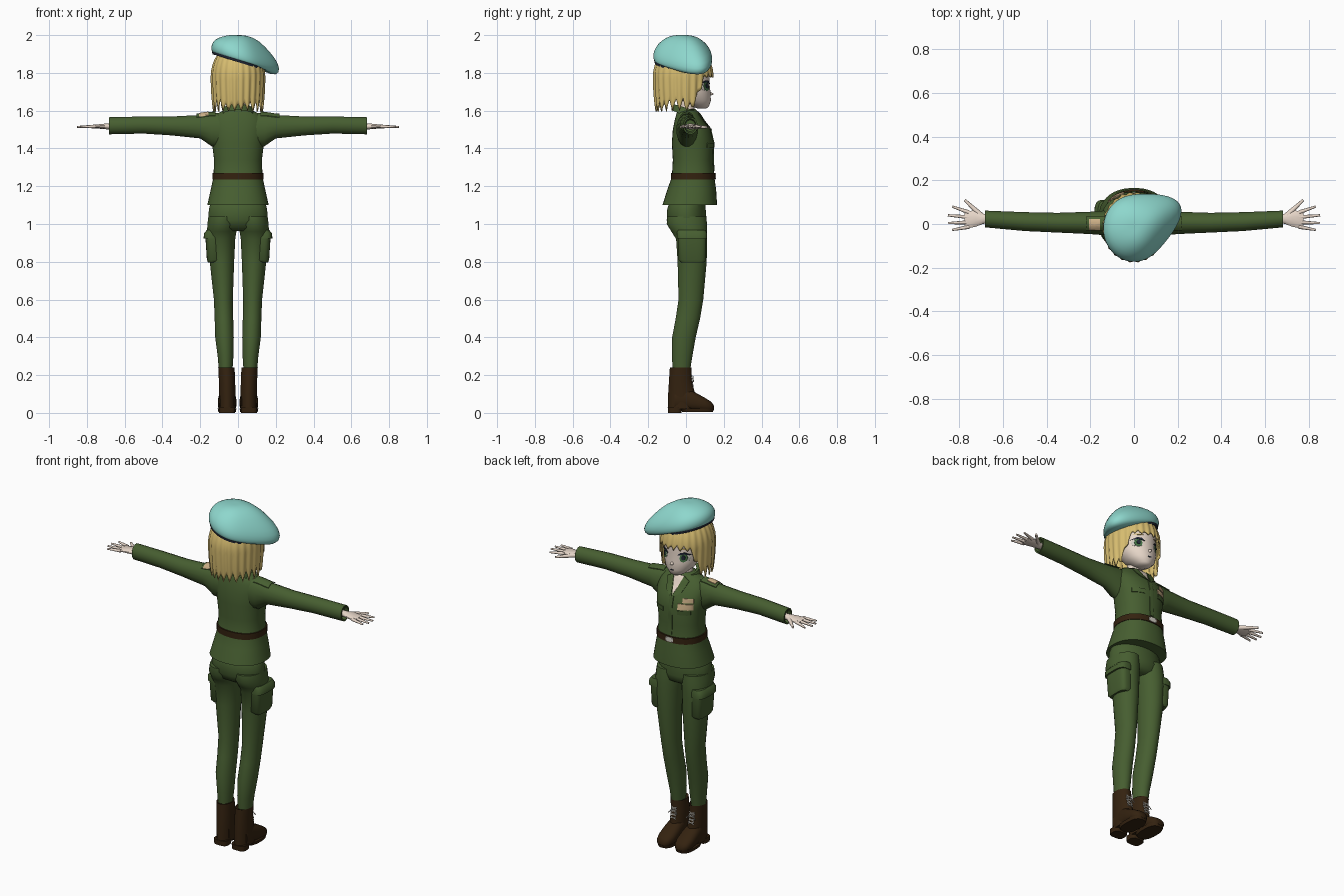
import bpy, bmesh, math, random
from mathutils import Vector
from mathutils.bvhtree import BVHTree

random.seed(4)
if "Cube" in bpy.data.objects:
    bpy.data.objects.remove(bpy.data.objects["Cube"])


def material(name, r, g, b):
    mat = bpy.data.materials.new(name)
    mat.use_nodes = True
    mat.diffuse_color = (r, g, b, 1)
    bsdf = next(n for n in mat.node_tree.nodes if n.type == "BSDF_PRINCIPLED")
    bsdf.inputs["Base Color"].default_value = (r, g, b, 1)
    bsdf.inputs["Roughness"].default_value = 0.8
    return mat


GREEN = material("uniform green", 0.062, 0.112, 0.030)
TEAL = material("beret teal", 0.27, 0.68, 0.61)
BLOND = material("hair blond", 0.67, 0.50, 0.16)
SKIN = material("skin", 0.85, 0.72, 0.62)
BROWN = material("leather brown", 0.034, 0.016, 0.005)
DARK = material("dark trim", 0.015, 0.02, 0.035)
IRIS = material("iris green", 0.06, 0.17, 0.06)
BEIGE = material("badge beige", 0.60, 0.43, 0.24)
PALE = material("pale metal and laces", 0.66, 0.63, 0.56)


def finish(name, bm, mat, mirror=False, subsurf=0, angle=45):
    bmesh.ops.recalc_face_normals(bm, faces=bm.faces)
    mesh = bpy.data.meshes.new(name)
    bm.to_mesh(mesh)
    bm.free()
    mesh.materials.append(mat)
    mesh.shade_smooth()
    mesh.set_sharp_from_angle(angle=math.radians(angle))
    obj = bpy.data.objects.new(name, mesh)
    bpy.context.collection.objects.link(obj)
    if mirror:
        obj.modifiers.new("mirror", "MIRROR").use_mirror_merge = False
    if subsurf:
        mod = obj.modifiers.new("smooth", "SUBSURF")
        mod.levels = mod.render_levels = subsurf
    return obj


def skin(name, rings, mat, closed=True, caps=True, **opts):
    """Join rings of points with quads."""
    bm = bmesh.new()
    rows = [[bm.verts.new(p) for p in ring] for ring in rings]
    count = len(rows[0])
    for low, high in zip(rows, rows[1:]):
        for i in range(count if closed else count - 1):
            j = (i + 1) % count
            bm.faces.new((low[i], low[j], high[j], high[i]))
    if caps and closed:
        bm.faces.new(rows[0])
        bm.faces.new(rows[-1])
    return finish(name, bm, mat, **opts)


def loft(name, sections, mat, axis="Z", n=24, power=1.0, **opts):
    """Each section: position on axis, then low and high bounds on the other two axes."""
    rings = []
    for t, a0, a1, b0, b1 in sections:
        ring = []
        for i in range(n):
            ang = math.tau * (i + 0.5) / n
            c, s = math.cos(ang), math.sin(ang)
            a = (a0 + a1) / 2 + (a1 - a0) / 2 * math.copysign(abs(c) ** power, c)
            b = (b0 + b1) / 2 + (b1 - b0) / 2 * math.copysign(abs(s) ** power, s)
            ring.append({"X": (t, a, b), "Y": (a, t, b), "Z": (a, b, t)}[axis])
        rings.append(ring)
    return skin(name, rings, mat, **opts)


def rod(name, start, end, r0, r1, mat, **opts):
    start, end = Vector(start), Vector(end)
    bm = bmesh.new()
    bmesh.ops.create_cone(bm, cap_ends=True, segments=8, radius1=r0, radius2=r1,
                          depth=(end - start).length)
    turn = (end - start).to_track_quat("Z", "Y").to_matrix().to_4x4()
    turn.translation = (start + end) / 2
    bmesh.ops.transform(bm, matrix=turn, verts=bm.verts)
    return finish(name, bm, mat, **opts)


def plate(name, target, outline, mat, lift=0.003, down=False, **opts):
    """Thin plate that follows the target, cast from the face side or from above."""
    tree = BVHTree.FromObject(target, bpy.context.evaluated_depsgraph_get())
    ray = Vector((0, 0, -1)) if down else Vector((0, -1, 0))
    pts = [Vector(p) for p in outline]
    mid = sum(pts, Vector((0, 0))) / len(pts)
    edge = [a.lerp(b, k / 4) for a, b in zip(pts, pts[1:] + pts[:1]) for k in range(4)]
    rings = []
    for k in (0.02, 0.35, 0.7, 1, 1):
        ring = []
        sink = 0.004 if len(rings) == 4 else 0
        for p in edge:
            u, v = mid.lerp(p, k)
            start = Vector((u, v, 3)) if down else Vector((u, 3, v))
            hit = tree.ray_cast(start, ray)[0]
            if hit is None:
                hit = tree.find_nearest(start + ray * 2.95)[0]
            ring.append(hit - ray * (lift - sink))
        rings.append(ring)
    return skin(name, rings, mat, **opts)


def box(x0, x1, v0, v1):
    return [(x0, v0), (x1, v0), (x1, v1), (x0, v1)]


def oval(x, z, rx, rz):
    return [(x + rx * math.cos(k * math.tau / 8), z + rz * math.sin(k * math.tau / 8)) for k in range(8)]


# Jacket and belt
def waist(z, half, back, front):
    return (z, -half, half, back, front)


jacket = loft("jacket", [waist(*s) for s in (
    (1.10, .163, -.125, .165), (1.18, .145, -.10, .16), (1.25, .13, -.075, .15),
    (1.34, .127, -.07, .143), (1.43, .138, -.075, .147), (1.5, .148, -.07, .13),
    (1.55, .14, -.06, .09), (1.585, .11, -.05, .07), (1.608, .06, -.04, .05))],
    GREEN, n=40, power=.88, angle=60)
belt = loft("belt", [waist(z, .136, -.081, .156) for z in (1.235, 1.27)], BROWN, n=40, power=.88)
plate("belt_buckle", belt, box(-.024, .024, 1.233, 1.272), PALE)
plate("open_neckline", jacket, [(-.035, 1.597), (.035, 1.597), (0, 1.505)], SKIN)
plate("lapels", jacket, [(.033, 1.598), (.07, 1.58), (.05, 1.525), (.002, 1.495)], GREEN, .008, mirror=True)
plate("front_placket", jacket, box(-.012, .012, 1.28, 1.5), GREEN, .004)
plate("breast_pocket_flaps", jacket, box(.045, .11, 1.405, 1.43), GREEN, .006, mirror=True)
plate("ribbon_bar_lower", jacket, box(-.12, -.045, 1.435, 1.468), BEIGE, .006)
plate("ribbon_bar_upper", jacket, box(-.12, -.068, 1.475, 1.5), BEIGE, .006)

# Turned collar, open towards the face
collar = []
for wide, deep, height, slope in ((.088, .078, 1.572, .4), (.075, .062, 1.615, .3), (.058, .05, 1.612, .3)):
    arc = [math.radians(125 + 290 * k / 20) for k in range(21)]
    collar.append([(wide * math.cos(a), deep * math.sin(a), height - slope * deep * math.sin(a)) for a in arc])
skin("collar", collar, GREEN, closed=False)

# Sleeves, shoulder straps and hands
sleeves = loft("sleeves", [
    (.08, -.05, .06, 1.40, 1.59), (.14, -.052, .062, 1.41, 1.588), (.2, -.047, .057, 1.452, 1.578),
    (.35, -.04, .052, 1.468, 1.57), (.5, -.033, .055, 1.478, 1.57), (.682, -.016, .062, 1.474, 1.566),
    (.682, -.008, .054, 1.482, 1.558), (.66, -.005, .05, 1.49, 1.55)], GREEN, axis="X", n=16, mirror=True)
plate("shoulder_straps", sleeves, box(.12, .22, -.03, .035), GREEN, .008, down=True, mirror=True)
plate("shoulder_badge", sleeves, box(-.207, -.155, -.03, .022), BEIGE, .012, down=True)
loft("palms", [(.65, .005, .042, 1.503, 1.532), (.69, .0, .048, 1.5, 1.533), (.725, -.014, .062, 1.504, 1.53),
               (.765, -.022, .062, 1.508, 1.525), (.775, -.016, .055, 1.511, 1.522)],
     SKIN, axis="X", n=12, mirror=True)
for finger, base, tip, reach in (("index", .053, .08, .832), ("middle", .031, .04, .852),
                                 ("ring", .008, .004, .85), ("little", -.013, -.027, .832)):
    rod(finger + "_fingers", (.755, base, 1.517), (reach, tip, 1.514), .0095, .005, SKIN, mirror=True)
rod("thumbs", (.7, .04, 1.516), (.775, .11, 1.512), .013, .006, SKIN, mirror=True)

# Trousers with cargo pockets
loft("trouser_seat", [waist(*s) for s in (
    (1.14, .14, -.08, .10), (1.08, .155, -.10, .105), (1.02, .16, -.103, .11),
    (.98, .145, -.08, .10), (.962, .10, -.05, .07))], GREEN, angle=80)
loft("trouser_legs", [
    (1.04, .005, .157, -.10, .108), (1.0, .004, .163, -.103, .112), (.96, .008, .164, -.078, .113),
    (.92, .014, .161, -.053, .113), (.8, .02, .15, -.045, .11), (.6, .027, .128, -.04, .092),
    (.5, .025, .124, -.055, .075), (.4, .022, .121, -.074, .052), (.3, .024, .108, -.075, .034),
    (.21, .03, .1, -.07, .02)], GREEN, mirror=True, angle=80)
loft("cargo_pockets", [(.795, .1, .158, -.025, .095), (.81, .09, .165, -.04, .106), (.95, .09, .174, -.045, .108)],
     GREEN, power=.6, mirror=True)
loft("pocket_flaps", [(.922, .09, .182, -.048, .111), (.95, .09, .181, -.049, .111), (.967, .09, .166, -.045, .106)],
     GREEN, power=.6, mirror=True)

# Boots
loft("boot_shafts", [(.235, .022, .1, -.08, .025), (.24, .018, .105, -.086, .03), (.18, .015, .102, -.09, .031),
                     (.1, .013, .101, -.095, .048), (.02, .013, .101, -.095, .06)], BROWN, mirror=True)
loft("boot_feet", [(-.06, .015, .1, .012, .12), (.0, .012, .102, .012, .135), (.05, .008, .107, .01, .108),
                   (.1, .008, .107, .008, .08), (.133, .02, .097, .008, .06), (.147, .04, .077, .014, .04)],
     BROWN, axis="Y", power=.8, mirror=True)
loft("boot_soles", [(.004, .012, .104, -.02, .143), (.022, .008, .108, -.03, .149)], BROWN, power=.75, mirror=True)
loft("boot_heels", [(0, .016, .1, -.095, -.025), (.03, .014, .101, -.097, -.02)], BROWN, power=.6, mirror=True)
for k in range(4):
    z, y = .135 + .018 * k, .043 - .003 * k
    rod("boot_lace", (.042, y - .005, z), (.076, y - .005, z + .012), .003, .003, PALE, mirror=True)
    rod("boot_lace_cross", (.076, y - .005, z), (.042, y - .005, z + .012), .003, .003, PALE, mirror=True)
for x in (.03, .088):
    rod("boot_lace_end", (.059, .036, .195), (x, .04, .165), .003, .002, PALE, mirror=True)

# Head and face
loft("neck", [waist(1.55, .045, -.03, .045), waist(1.66, .04, -.035, .045)], SKIN)
head = loft("head", [waist(*s) for s in (
    (1.612, .022, .06, .108), (1.622, .042, .03, .122), (1.655, .078, -.03, .132), (1.70, .1, -.07, .13),
    (1.75, .108, -.1, .124), (1.8, .112, -.115, .126), (1.86, .1, -.11, .112), (1.91, .06, -.07, .07))],
    SKIN, n=32, angle=80)
rod("nose", (0, .12, 1.69), (0, .146, 1.688), .014, .003, SKIN, angle=80)
plate("mouth", head, oval(0, 1.653, .014, .003), DARK, .002)
plate("eye_whites", head, oval(.062, 1.728, .026, .025), PALE, .002, mirror=True)
plate("irises", head, oval(.06, 1.729, .018, .025), IRIS, .004, mirror=True)
plate("pupils", head, oval(.06, 1.731, .009, .014), DARK, .006, mirror=True)
plate("eyelashes", head, [(.03, 1.742), (.045, 1.758), (.066, 1.761), (.094, 1.744), (.066, 1.751)],
      DARK, .007, mirror=True)
plate("eyebrows", head, oval(.06, 1.78, .024, .003), BLOND, .003, mirror=True)

# Bobbed hair: one shell whose ragged hem rises over the face
columns, rows = 144, 12
hair = [[] for _ in range(rows)]
lock = 0
for i in range(columns):
    phi = math.tau * i / columns
    if i % 6 == 0:
        lock = random.uniform(.035, .075)
    tooth = abs((i % 6) - 3) / 3
    side = abs(math.degrees((phi + math.pi) % math.tau - math.pi))
    drop = min(max((side - 42) / 30, 0), 1)
    hem = 1.775 - .18 * drop + tooth * lock * (.45 + .55 * drop)
    for k in range(rows):
        z = 1.935 + (hem - 1.935) * k / (rows - 1)
        if z > 1.78:
            size = math.sqrt(1 - ((z - 1.78) / .178) ** 2)
        else:
            size = 1 - 2.6 * (1.78 - z) ** 2 - .03 * tooth * k / rows
        size *= 1 - .035 * tooth
        hair[k].append((.146 * size * math.sin(phi), -.015 + .162 * size * math.cos(phi), z))
hair_obj = skin("bobbed_hair", hair, BLOND, caps=False, angle=70)
thick = hair_obj.modifiers.new("thickness", "SOLIDIFY")
thick.thickness = .008


# Beret: tilted rings with a lobe drooping to one side
def beret_ring(scale, lobe, height, tilt, droop=0.0):
    ring = []
    for i in range(32):
        ang = math.tau * i / 32
        pull = max(0, math.cos(ang - math.radians(25))) ** 3
        x = .14 * scale * math.cos(ang) + .1 * lobe * pull * .9
        y = -.02 + .152 * scale * math.sin(ang) + .1 * lobe * pull * .42
        ring.append((x, y, height - tilt * x - droop * pull))
    return ring


skin("beret", [beret_ring(.93, 0, 1.866, .31), beret_ring(.99, .55, 1.868, .31, .03),
               beret_ring(1.02, 1, 1.885, .31, .02), beret_ring(1, .97, 1.912, .3),
               beret_ring(.87, .7, 1.948, .25), beret_ring(.6, .35, 1.985, .1),
               beret_ring(.3, .1, 2.0, .03), beret_ring(.05, 0, 2.0, 0)], TEAL, subsurf=1, angle=180)
skin("beret_band", [beret_ring(.97, 0, 1.857, .31), beret_ring(.98, 0, 1.873, .31)], DARK)
